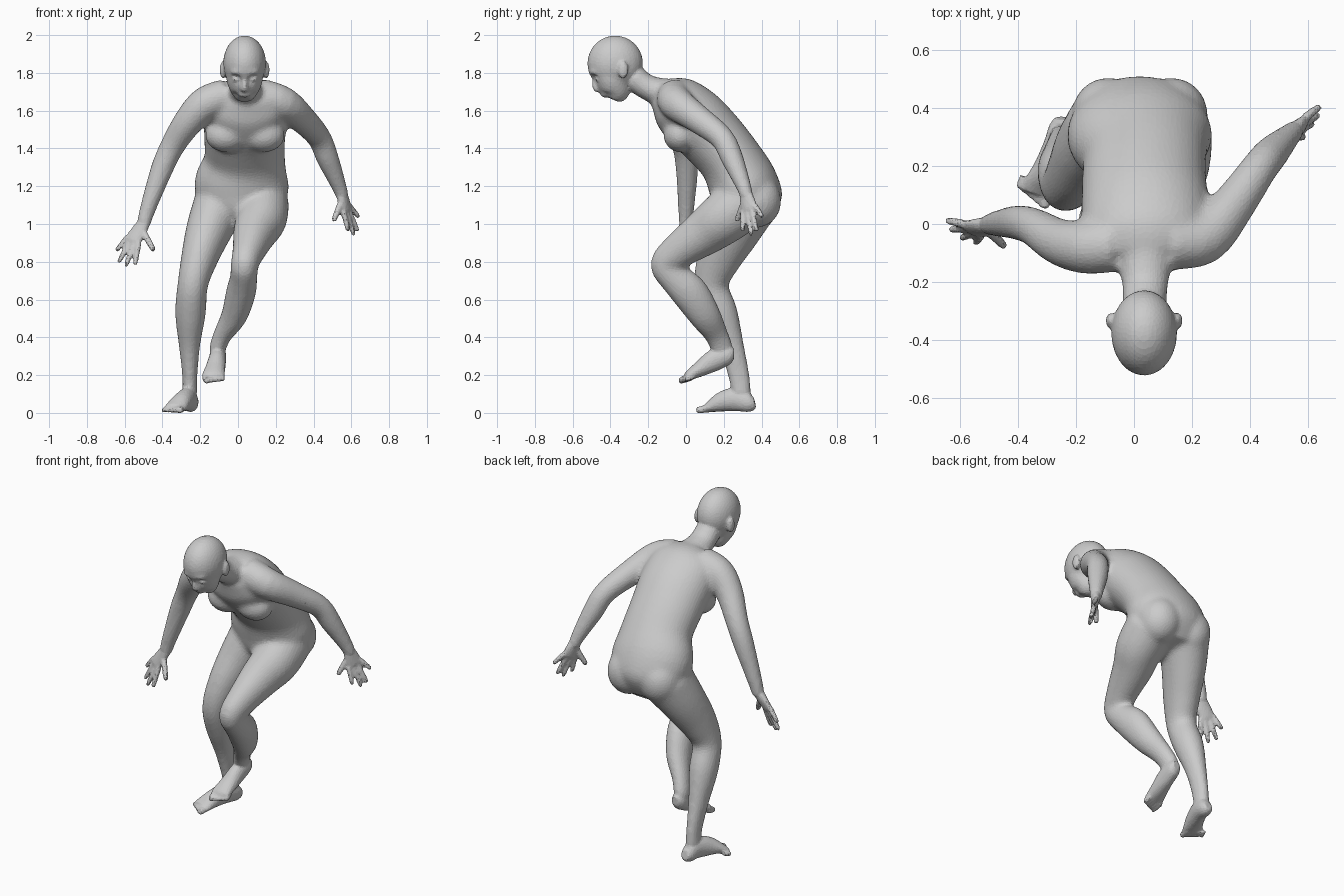
import bpy
import bmesh
from math import cos, sin, pi
from mathutils import Vector, Matrix

default_cube = bpy.data.objects.get("Cube")
if default_cube:
    bpy.data.objects.remove(default_cube, do_unlink=True)

SIDEWAYS = Vector((1, 0, 0))


def catmull_rom(before, start, end, after, t):
    """Blend four path stations into one smooth in-between station."""
    return (start * 2 + (end - before) * t
            + (before * 2 - start * 5 + end * 4 - after) * t * t
            + (start * 3 - before - end * 3 + after) * t ** 3) / 2


def loft(bm, stations, side=SIDEWAYS, segments=20, steps=4):
    """Closed tube through stations (x, y, z, half width, half depth)."""
    full = [Vector(s if len(s) == 5 else (*s, s[-1])) for s in stations]
    padded = [full[0]] + full + [full[-1]]
    path = []
    for window in zip(padded, padded[1:], padded[2:], padded[3:]):
        path += [catmull_rom(*window, step / steps) for step in range(steps)]
    path.append(full[-1])
    rings = []
    for index, station in enumerate(path):
        previous = path[max(index - 1, 0)]
        following = path[min(index + 1, len(path) - 1)]
        tangent = Vector(following[:3]) - Vector(previous[:3])
        depth = tangent.cross(side).normalized()
        across = depth.cross(tangent).normalized()
        centre = Vector(station[:3])
        ring = []
        for k in range(segments):
            angle = 2 * pi * k / segments
            offset = across * cos(angle) * station[3] + depth * sin(angle) * station[4]
            ring.append(bm.verts.new(centre + offset))
        rings.append(ring)
    for lower, upper in zip(rings, rings[1:]):
        for k in range(segments):
            n = (k + 1) % segments
            bm.faces.new((lower[k], lower[n], upper[n], upper[k]))
    bm.faces.new(list(reversed(rings[0])))
    bm.faces.new(rings[-1])


def ellipsoid(bm, centre, radii):
    matrix = Matrix.Translation(centre) @ Matrix.Diagonal((*radii, 1))
    bmesh.ops.create_uvsphere(bm, u_segments=24, v_segments=16, radius=1, matrix=matrix)


def digit(bm, base, tip, thickness, bend=(0, 0, 0)):
    """Finger or toe: a short tapering tube with a rounded tip."""
    base, tip = Vector(base), Vector(tip)
    middle = base.lerp(tip, 0.55) + Vector(bend)
    near_tip = base.lerp(tip, 0.93)
    loft(bm, [(*base, thickness), (*middle, thickness * 0.95),
              (*near_tip, thickness * 0.8), (*tip, thickness * 0.45)],
         side=Vector((0.8, 0.6, 0)), segments=10, steps=2)


def hand(bm, wrist, index_knuckle, pinky_knuckle, fingertips, thumb):
    """Flat palm, four fingers fanned between the outer knuckles, and a thumb."""
    wrist, first, last = Vector(wrist), Vector(index_knuckle), Vector(pinky_knuckle)
    knuckles = first.lerp(last, 0.5)
    loft(bm, [(*wrist, 0.034, 0.03), (*wrist.lerp(knuckles, 0.5), 0.044, 0.025),
              (*knuckles, 0.047, 0.02), (*wrist.lerp(knuckles, 1.15), 0.038, 0.015)],
         side=last - first)
    for number, tip in enumerate(fingertips):
        digit(bm, first.lerp(last, number / 3), tip, 0.0155)
    digit(bm, wrist.lerp(first, 0.35), thumb, 0.018)


def toes(bm, big_base, small_base, big_tip, small_tip):
    """Five toes spread evenly from the big toe to the small one."""
    for number in range(5):
        share = number / 4
        base = Vector(big_base).lerp(Vector(small_base), share)
        tip = Vector(big_tip).lerp(Vector(small_tip), share)
        digit(bm, base, tip, 0.021 - 0.006 * share ** 0.5)


def dent(bm, centre, radius, push):
    """Push the surface near a point with a soft falloff."""
    for vert in bm.verts:
        distance = (vert.co - Vector(centre)).length / radius
        if distance < 1:
            vert.co += Vector(push) * (1 - distance ** 2) ** 2


def fuse(bm, name, voxel, smoothing, keep=1):
    """Merge overlapping pieces into one continuous skin."""
    bmesh.ops.recalc_face_normals(bm, faces=bm.faces)
    mesh = bpy.data.meshes.new(name)
    bm.to_mesh(mesh)
    bm.free()
    skin = bpy.data.objects.new(name, mesh)
    bpy.context.collection.objects.link(skin)
    remesh = skin.modifiers.new("Remesh", "REMESH")
    remesh.mode = "VOXEL"
    remesh.voxel_size = voxel
    smooth = skin.modifiers.new("Smooth", "SMOOTH")
    smooth.iterations = smoothing
    if keep < 1:
        skin.modifiers.new("Facets", "DECIMATE").ratio = keep
    graph = bpy.context.evaluated_depsgraph_get()
    result = bpy.data.meshes.new_from_object(skin.evaluated_get(graph))
    skin.modifiers.clear()
    skin.data = result
    bpy.data.meshes.remove(mesh)
    return skin


body = bmesh.new()

# Torso, leaning forward from the pelvis to the base of the neck
loft(body, [(.02, .36, 1.0, .15, .09), (.02, .335, 1.1, .225, .18),
            (.02, .3, 1.22, .25, .185), (.035, .235, 1.345, .215, .168),
            (.035, .14, 1.46, .215, .172), (.04, .04, 1.56, .222, .175),
            (.04, -.06, 1.65, .21, .15), (.04, -.13, 1.7, .13, .09)], segments=32)
for side_sign in (-1, 1):
    # Buttocks and chest
    ellipsoid(body, (.02 + .11 * side_sign, .375, 1.125), (.125, .13, .14))
    ellipsoid(body, (.037 + .1 * side_sign, -.03, 1.475), (.112, .09, .092))

# Neck
loft(body, [(.04, -.1, 1.69, .1, .085), (.038, -.21, 1.73, .08, .067),
            (.035, -.29, 1.79, .078, .075)])

# Left arm, swung back
loft(body, [(.12, -.06, 1.68, .095), (.24, -.05, 1.642, .09), (.345, .07, 1.555, .075),
            (.43, .19, 1.46, .064), (.475, .245, 1.35, .06), (.54, .31, 1.19, .04),
            (.553, .32, 1.14, .037)], side=Vector((1, -1, 0)))

# Right arm, reaching out to the side
loft(body, [(-.06, -.07, 1.68, .095), (-.17, -.08, 1.642, .092), (-.26, -.06, 1.55, .08),
            (-.345, -.01, 1.42, .066), (-.405, .005, 1.29, .06), (-.485, 0, 1.06, .042),
            (-.5, -.005, .99, .037)], side=Vector((0, 1, 0)))

# Left leg, knee lifted forward
loft(body, [(.13, .31, 1.12, .14, .15), (.125, .2, 1.035, .135, .14),
            (.09, .1, .96, .117, .123), (.058, -.035, .865, .088, .097),
            (.035, -.105, .79, .074, .085), (.03, -.06, .72, .073, .085),
            (.015, .02, .64, .079, .098), (-.02, .1, .52, .069, .085),
            (-.08, .16, .42, .05, .064), (-.108, .19, .345, .045, .06),
            (-.108, .195, .3, .04, .05)])

# Right leg, carrying the weight
loft(body, [(-.1, .32, 1.1, .14, .16), (-.155, .255, .97, .122, .14),
            (-.205, .175, .82, .098, .117), (-.24, .135, .68, .081, .092),
            (-.252, .185, .53, .082, .09), (-.257, .24, .36, .057, .068),
            (-.255, .28, .2, .041, .058), (-.255, .295, .09, .041, .052)])

limbs = fuse(body, "torso_and_limbs", 0.014, 8)
figure = bmesh.new()
figure.from_mesh(limbs.data)
bpy.data.objects.remove(limbs, do_unlink=True)

# Skull and jaw
head = bmesh.new()
ellipsoid(head, (.035, -.375, 1.855), (.114, .148, .147))
loft(head, [(.035, -.405, 1.83, .1, .1), (.035, -.385, 1.76, .095, .093),
            (.035, -.372, 1.7, .072, .075), (.035, -.385, 1.662, .04, .035)], segments=24)
# Brow and lips
ellipsoid(head, (.035, -.486, 1.808), (.075, .03, .018))
ellipsoid(head, (.035, -.432, 1.69), (.036, .022, .017))
skull = fuse(head, "head", 0.009, 5)
head = bmesh.new()
head.from_mesh(skull.data)
bpy.data.objects.remove(skull, do_unlink=True)

for side_sign in (-1, 1):
    # Eye sockets, eyes and ears
    eye = Vector((.035 + .044 * side_sign, -.486, 1.772))
    dent(head, eye, 0.036, (0, 0.024, 0.004))
    ellipsoid(head, eye + Vector((0, .026, -.002)), (.02, .02, .015))
    ellipsoid(head, (.035 + .114 * side_sign, -.333, 1.82), (.018, .028, .046))
# Nose
loft(head, [(.035, -.482, 1.785, .01), (.035, -.482, 1.75, .014, .016),
            (.035, -.472, 1.722, .022, .02), (.035, -.455, 1.71, .018, .01)], segments=12)
head_mesh = bpy.data.meshes.new("head_shape")
head.to_mesh(head_mesh)
head.free()
figure.from_mesh(head_mesh)
bpy.data.meshes.remove(head_mesh)

# Hands
hand(figure, (.548, .317, 1.165), (.557, .302, 1.07), (.59, .367, 1.1),
     [(.585, .3, .965), (.615, .345, .943), (.635, .375, .965), (.64, .405, 1.04)],
     (.505, .268, 1.018))
hand(figure, (-.497, -.005, 1.01), (-.525, -.035, .905), (-.585, 0, .935),
     [(-.545, -.065, .788), (-.595, -.05, .778), (-.632, -.02, .8), (-.645, .012, .862)],
     (-.445, -.078, .862))

# Left foot, toes pointing down
loft(figure, [(-.105, .255, .315, .024, .028), (-.105, .225, .312, .042, .05),
              (-.11, .15, .283, .047, .058), (-.12, .08, .24, .053, .043),
              (-.13, .02, .205, .06, .028), (-.13, .005, .19, .055, .02)])
toes(figure, (-.17, .03, .195), (-.088, .04, .2), (-.165, -.038, .172), (-.078, -.005, .178))

# Right foot, flat on the floor
loft(figure, [(-.247, .365, .06, .026, .03), (-.25, .335, .057, .042, .05),
              (-.265, .27, .077, .047, .064), (-.295, .19, .063, .052, .053),
              (-.325, .13, .038, .058, .03), (-.335, .105, .028, .056, .02)])
toes(figure, (-.302, .12, .027), (-.378, .165, .024), (-.308, .053, .018), (-.397, .122, .017))

# One continuous faceted skin
person = fuse(figure, "body", 0.0085, 3, keep=0.22)
person.data.polygons.foreach_set("use_smooth", [False] * len(person.data.polygons))
person.location.z = -min(vert.co.z for vert in person.data.vertices)

skin_grey = bpy.data.materials.new("plain grey")
skin_grey.use_nodes = True
colour = (0.6, 0.6, 0.6, 1)
skin_grey.diffuse_color = colour
skin_grey.node_tree.nodes["Principled BSDF"].inputs["Base Color"].default_value = colour
person.data.materials.clear()
person.data.materials.append(skin_grey)
